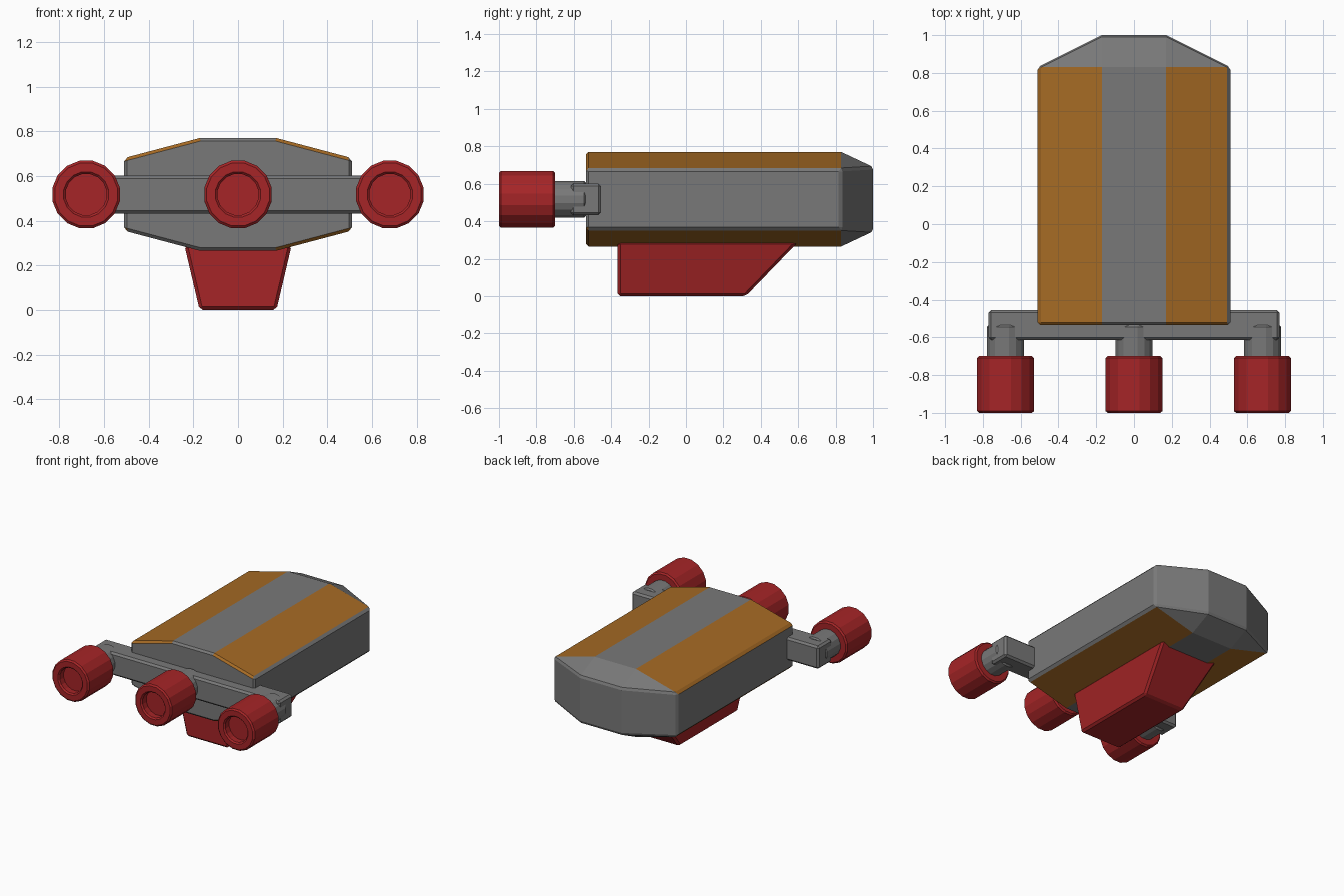
import bpy, bmesh, math

if "Cube" in bpy.data.objects:
    bpy.data.objects.remove(bpy.data.objects["Cube"])


def material(name, rgb):
    m = bpy.data.materials.new(name)
    m.diffuse_color = (*rgb, 1)
    m.use_nodes = True
    m.node_tree.nodes["Principled BSDF"].inputs["Base Color"].default_value = m.diffuse_color
    return m


GREY = material("grey metal", (0.19, 0.19, 0.19))
ORANGE = material("orange panel", (0.38, 0.145, 0.018))
RED = material("dark red", (0.38, 0.018, 0.02))


def finish(name, bm, mats, bevel=0.0):
    bmesh.ops.recalc_face_normals(bm, faces=bm.faces[:])
    mesh = bpy.data.meshes.new(name)
    bm.to_mesh(mesh)
    bm.free()
    for m in mats:
        mesh.materials.append(m)
    ob = bpy.data.objects.new(name, mesh)
    bpy.context.collection.objects.link(ob)
    if bevel:
        b = ob.modifiers.new("edge bevel", 'BEVEL')
        b.width = bevel
        b.segments = 1
        b.limit_method = 'ANGLE'
        b.angle_limit = math.radians(30)
    return ob


def hull(points):
    """Convex solid, mirrored over x, with its flat faces merged."""
    bm = bmesh.new()
    for x, y, z in points:
        for s in (-1, 1):
            bm.verts.new((s * x, y, z))
    bmesh.ops.convex_hull(bm, input=bm.verts[:])
    bmesh.ops.dissolve_limit(bm, angle_limit=math.radians(1),
                             verts=bm.verts[:], edges=bm.edges[:])
    bmesh.ops.recalc_face_normals(bm, faces=bm.faces[:])
    bm.normal_update()
    return bm


def lathe(name, profile, x, z, mat, sides=16):
    """Turn (radius, y) pairs round an axis along y."""
    bm = bmesh.new()
    rings = []
    for r, y in profile:
        ring = []
        for i in range(sides):
            a = 2 * math.pi * (i + 0.5) / sides
            ring.append(bm.verts.new((x + r * math.cos(a), y, z + r * math.sin(a))))
        rings.append(ring)
    for a, b in zip(rings, rings[1:]):
        for i in range(sides):
            j = (i + 1) % sides
            bm.faces.new((a[i], a[j], b[j], b[i]))
    bm.faces.new(rings[0])
    bm.faces.new(rings[-1])
    return finish(name, bm, [mat])


# Main body: eight-sided section with a tapered end
section = [(0.17, 0.77), (0.51, 0.68), (0.51, 0.355), (0.17, 0.265)]
pts = [(x, y, z) for y in (-0.535, 0.83) for x, z in section]
pts += [(0.17, 1.0, 0.69), (0.17, 1.0, 0.345)]
bm = hull(pts)
for f in bm.faces:      # sloping panels on top and underside are orange
    n = f.normal
    if abs(n.z) > 0.5 and abs(n.x) > 0.1 and abs(n.y) < 0.02:
        f.material_index = 1
finish("body", bm, [GREY, ORANGE], 0.014)

# Keel under the body
keel = [(0.172, -0.365, 0.0), (0.172, 0.32, 0.0),
        (0.24, -0.365, 0.29), (0.24, 0.60, 0.29)]
finish("keel", hull(keel), [RED], 0.014)

# Cross bar carrying the nozzles
bar = [(0.77, y, z) for y in (-0.615, -0.455) for z in (0.432, 0.602)]
finish("cross_bar", hull(bar), [GREY], 0.014)

# Three nozzles with their connectors
ZC = 0.517
for label, x in (("left", -0.68), ("middle", 0.0), ("right", 0.68)):
    lathe(label + "_connector", [(0.1, -0.72), (0.1, -0.545), (0.09, -0.535)],
          x, ZC, GREY)
    lathe(label + "_nozzle",
          [(0.093, -0.945), (0.093, -0.99), (0.103, -1.0), (0.143, -1.0),
           (0.154, -0.99), (0.154, -0.71), (0.143, -0.70)], x, ZC, RED)
